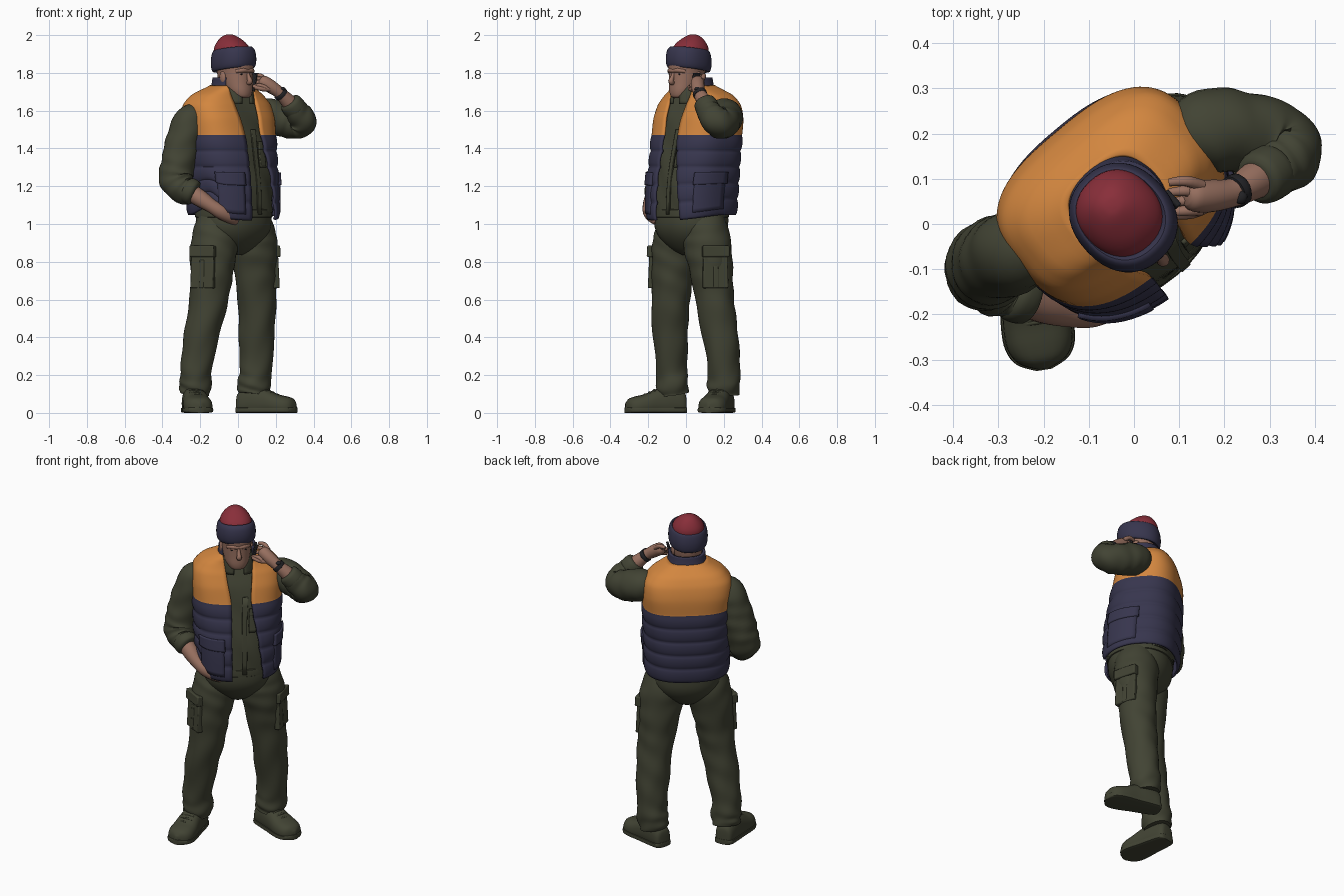
import bpy, bmesh, math
from mathutils import Vector, Matrix
from math import sin, cos, pi, radians

if "Cube" in bpy.data.objects:
    bpy.data.objects.remove(bpy.data.objects["Cube"])

def material(name, c):
    m = bpy.data.materials.new(name)
    m.diffuse_color = (*c, 1)
    m.use_nodes = True
    m.node_tree.nodes["Principled BSDF"].inputs["Base Color"].default_value = m.diffuse_color
    return m
OLIVE = material("dark olive", (.054, .057, .034))
NAVY = material("navy", (.038, .036, .075))
ORANGE = material("orange", (.65, .24, .05))
RED = material("dark red", (.25, .028, .042))
SKIN = material("skin", (.31, .16, .115))
BLACK = material("near black", (.017, .017, .02))

# ---------- helpers ----------
def mix(p, i, f):
    """Catmull-Rom between p[i] and p[i+1]"""
    q = [p[max(0, min(len(p) - 1, i + k))] for k in (-1, 0, 1, 2)]
    return [.5 * (2*b + (c-a)*f + (2*a-5*b+4*c-d)*f*f + (3*b-a-3*c+d)*f**3) for a, b, c, d in zip(*q)]

def spline(p, t):
    n = len(p) - 1
    i = min(int(t * n), n - 1)
    return mix(p, i, t * n - i)

def at_z(rows, z):
    i = 0
    while i < len(rows) - 2 and z > rows[i + 1][0]:
        i += 1
    return mix(rows, i, (z - rows[i][0]) / (rows[i + 1][0] - rows[i][0]))

def finish(name, bm, mats, rule=None, solid=0, bevel=0):
    bmesh.ops.recalc_face_normals(bm, faces=bm.faces)
    me = bpy.data.meshes.new(name)
    for f in bm.faces:
        f.smooth = True
        if rule:
            f.material_index = rule(f.calc_center_median())
    bm.to_mesh(me)
    bm.free()
    for m in mats:
        me.materials.append(m)
    me.set_sharp_from_angle(angle=radians(50))
    ob = bpy.data.objects.new(name, me)
    bpy.context.collection.objects.link(ob)
    if solid:
        s = ob.modifiers.new("thickness", 'SOLIDIFY')
        s.thickness, s.offset = solid, 0
    if bevel:
        b = ob.modifiers.new("bevel", 'BEVEL')
        b.width, b.segments = bevel, 2
    return ob

def grid(name, P, nu, nv, mats, wrap=True, cap=True, **kw):
    """Surface from P(u, v); v runs around and may wrap, u runs along"""
    bm = bmesh.new()
    nr = nv if wrap else nv + 1
    V = [[bm.verts.new(P(i / nu, j / nv)) for j in range(nr)] for i in range(nu + 1)]
    for i in range(nu):
        for j in range(nv):
            k = (j + 1) % nr
            bm.faces.new((V[i][j], V[i][k], V[i+1][k], V[i+1][j]))
    if wrap and cap:
        bm.faces.new(V[0])
        bm.faces.new(V[-1])
    return finish(name, bm, mats, **kw)

def tube(name, pts, mat, nu=16, nv=16, folds=0, flat=1):
    """Round tube through (x, y, z, radius) points with cloth folds"""
    C = [spline(pts, i / nu) for i in range(nu + 1)]
    frames, n = [], None
    for i in range(nu + 1):
        t = (Vector(C[min(i+1, nu)][:3]) - Vector(C[max(i-1, 0)][:3])).normalized()
        n = n or t.orthogonal()
        n = (n - t * n.dot(t)).normalized()
        frames.append((n.copy(), t.cross(n)))
    def P(u, v):
        i, a = round(u * nu), 2 * pi * v
        k = folds * (.4 + .9 * u)
        r = C[i][3] * (1 + k * (sin(46*u + 2.5*sin(a + 7*u)) + .7*sin(3*a + 19*u) + .4*sin(5*a - 31*u)))
        return Vector(C[i][:3]) + frames[i][0] * (r * cos(a)) + frames[i][1] * (r * flat * sin(a))
    return grid(name, P, nu, nv, [mat])

def box(name, mat, loc, size, yaw=0, tilt=0, bevel=.006):
    bm = bmesh.new()
    bmesh.ops.create_cube(bm, size=1)
    bm.transform(Matrix.Translation(loc) @ Matrix.Rotation(yaw, 4, 'Z') @ Matrix.Rotation(tilt, 4, 'Y')
                 @ Matrix.Diagonal((*size, 1)))
    return finish(name, bm, [mat], bevel=bevel)

def ball(name, mat, M, size):
    bm = bmesh.new()
    bmesh.ops.create_uvsphere(bm, u_segments=16, v_segments=10, radius=1)
    bm.transform(M @ Matrix.Diagonal((*size, 1)))
    return finish(name, bm, [mat])

def S(v, e):
    return math.copysign(abs(v) ** e, v)

def oval(phi, w, d, cy, z, e=.8):
    """Rounded cross-section, phi = 0 at the front"""
    return Vector((w * S(sin(phi), e), cy - d * S(cos(phi), e), z))

BODY = Matrix.Rotation(radians(40), 4, 'Z')
HEAD = Matrix.Translation((-.015, .005, 0)) @ Matrix.Rotation(radians(43), 4, 'Z')

def loft(name, rows, mat, M, nu=20, nv=40, gap=0, e=.9, solid=0, shear=0):
    def P(u, v):
        z, w, d, cy = spline(rows, u)
        p = oval(gap + (2*pi - 2*gap) * v, w, d, cy, z, e)
        p.z += shear * p.y
        return M @ p
    return grid(name, P, nu, nv, [mat], wrap=not gap, solid=solid)

# ---------- shirt and quilted vest ----------
TORSO = [(1.05, .225, .2, .038), (1.2, .23, .202, .046), (1.35, .236, .192, .062), (1.47, .24, .18, .075),
         (1.56, .242, .168, .086), (1.63, .232, .145, .092), (1.68, .19, .118, .088), (1.71, .135, .096, .07),
         (1.73, .095, .085, .058)]
EDGE = [(1.05, .125, .045), (1.25, .1, .045), (1.47, .065, .045), (1.6, .07, .065), (1.73, .08, .08)]

def square(z):
    return .8 - .12 * max(0, min(1, (z - 1.35) / .2))

def torso(phi, z, off):
    _, w, d, cy = at_z(TORSO, z)
    k = max(0, min(1, (1.3 - z) / .22))
    hem = -.03 * max(0, cos(phi)) + .06 * math.exp(-((phi - 5.0) / .3) ** 2)
    return BODY @ oval(phi, w + off, d + off, cy, z + hem * k, square(z))

def vest(u, v):
    z = 1.05 + .42 * u / .625 if u <= .625 else 1.47 + .26 * (u - .625) / .375
    _, l, r = at_z(EDGE, z)
    _, w, d, cy = at_z(TORSO, z)
    a, b = (math.asin(min(.98, x / w) ** (1 / square(z))) for x in (l, r))
    puff = .003 + .008 * abs(sin(pi * (z - 1.05) / .084)) ** .6 if z < 1.47 else .006
    return torso(a + (2*pi - a - b) * v, z, puff)
grid("vest", vest, 64, 72, [NAVY, ORANGE], wrap=False, solid=.012,
     rule=lambda c: int(c.z > 1.47))

def shirt(u, v):
    z = 1.06 + .64 * u
    _, w, d, cy = at_z(TORSO, z)
    f = .004 * sin(26 * z + 9 * sin(2*pi*v))
    return BODY @ oval(2*pi*v, w - .02 + f, d - .02 + f, cy, z, square(z))
grid("shirt", shirt, 30, 56, [OLIVE])

def patch(name, p0, p1, z0, z1, off, mat, thick=.014):
    grid(name, lambda u, v: torso(p0 + (p1-p0)*v, z0 + (z1-z0)*u, off), 8, 10, [mat], wrap=False, solid=thick)
for side, p0, p1 in (("left", .85, 1.6), ("right", 2*pi - 1.0, 2*pi - .3)):
    patch(side + "_vest_pocket", p0, p1, 1.08, 1.24, .011, NAVY, .018)
    patch(side + "_vest_pocket_flap", p0 - .03, p1 + .03, 1.215, 1.275, .016, NAVY, .02)
patch("shirt_placket", .03, .12, 1.08, 1.5, -.015, OLIVE, .008)
patch("shirt_pocket", .16, .34, 1.3, 1.42, -.013, OLIVE, .01)
patch("shirt_pocket_flap", .15, .35, 1.395, 1.435, -.01, OLIVE, .01)

# collars and neck
loft("vest_collar", [(1.68, .115, .105, .06), (1.73, .1, .095, .052), (1.775, .096, .09, .047)],
     NAVY, BODY, 8, 36, gap=1.0, solid=.016)
loft("shirt_collar", [(1.635, .1, .112, .04), (1.69, .092, .102, .035), (1.735, .076, .084, .03), (1.72, .07, .076, .03)],
     OLIVE, BODY, 8, 36, gap=.25, solid=.012)
tube("neck", [(-.05, .06, 1.6, .07), (-.03, .03, 1.68, .064), (-.02, .015, 1.77, .062)], SKIN)

# ---------- head ----------
loft("head", [(1.668, .022, .022, -.062), (1.676, .045, .045, -.052), (1.705, .066, .076, -.027), (1.75, .078, .097, -.005),
              (1.8, .083, .102, 0), (1.86, .085, .104, 0), (1.92, .07, .085, .01)], SKIN, HEAD, 24, 32)
def face_tube(name, pts, mat, flat=1):
    tube(name, [(*(HEAD @ Vector(p[:3])), p[3]) for p in pts], mat, 8, 10, flat=flat)
face_tube("nose", [(0, -.096, 1.8, .008), (0, -.107, 1.775, .011), (0, -.116, 1.755, .015), (0, -.102, 1.745, .012)], SKIN)
face_tube("brow", [(-.062, -.07, 1.808, .01), (-.03, -.096, 1.814, .012), (0, -.098, 1.81, .009),
                   (.03, -.096, 1.814, .012), (.062, -.07, 1.808, .01)], SKIN)
face_tube("mouth", [(-.026, -.084, 1.717, .003), (0, -.094, 1.719, .004), (.026, -.084, 1.717, .003)], BLACK)
face_tube("lower_lip", [(-.022, -.079, 1.71, .005), (0, -.09, 1.71, .007), (.022, -.079, 1.71, .005)], SKIN)
ball("chin", SKIN, HEAD @ Matrix.Translation((0, -.074, 1.684)), (.032, .018, .016))
for s, side in ((1, "left"), (-1, "right")):
    ball(side + "_eye", BLACK, HEAD @ Matrix.Translation((s*.034, -.089, 1.793)), (.012, .007, .004))
    ball(side + "_ear", SKIN, HEAD @ Matrix.Translation((s*.083, .008, 1.775)), (.012, .022, .033))

# knitted cap, crown leaning back
loft("cap_band", [(1.825, .08, .1, .012), (1.818, .098, .112, .012), (1.838, .108, .121, .012), (1.875, .11, .123, .013),
                  (1.912, .104, .116, .015), (1.93, .092, .102, .02), (1.915, .08, .09, .02)],
     NAVY, HEAD, 20, 40, shear=-.14)
loft("cap_crown", [(1.9, .092, .1, .022), (1.935, .087, .093, .028), (1.965, .07, .073, .036),
                   (1.99, .045, .045, .045), (2.003, .022, .022, .048), (2.006, .004, .004, .048)], RED, HEAD, 20, 40, shear=-.05)

# ---------- trousers ----------
loft("trouser_seat", [(.835, .03, .05, .034), (.865, .09, .1, .035), (.92, .165, .15, .036), (.98, .2, .176, .036),
                      (1.05, .203, .178, .036), (1.12, .195, .17, .038)], OLIVE, BODY, 20, 40)
loft("waistband", [(1.035, .195, .172, .036), (1.037, .208, .184, .036), (1.075, .206, .182, .036), (1.077, .195, .17, .036)],
     OLIVE, BODY, 6, 40)
LEGS = {"right": ([(-.1, -.028, 1.04, .105), (-.115, -.04, .95, .124), (-.128, -.055, .86, .125), (-.14, -.07, .74, .113),
                   (-.155, -.08, .6, .102), (-.19, -.083, .42, .093), (-.222, -.077, .24, .083), (-.225, -.072, .15, .085),
                   (-.23, -.066, .1, .078)],
                  (-.25, 0, -81), radians(-118), (-.14, -.07, .77)),
        "left": ([(.06, .09, 1.04, .105), (.073, .105, .95, .124), (.086, .118, .86, .125), (.093, .135, .74, .113),
                  (.1, .153, .6, .102), (.1, .18, .42, .095), (.094, .2, .24, .086), (.085, .2, .15, .088),
                  (.08, .198, .1, .08)],
                 (-.003, .215, -17), radians(14), (.093, .132, .77))}
SHOE = [(0, .02, .07), (.012, .048, .11), (.08, .06, .14), (.15, .066, .13), (.22, .075, .1), (.27, .073, .088),
        (.305, .053, .075), (.325, .012, .05)]
for side, (path, heel, pdir, pc) in LEGS.items():
    tube(side + "_trouser_leg", path, OLIVE, 64, 36, folds=.026)
    # cargo pocket with flap and pleat
    out = Vector((cos(pdir), sin(pdir), 0))
    c = Vector(pc) + out * .094
    for part, dz, size, push in (("pocket", -.01, (.035, .135, .2), 0), ("pocket_flap", .085, (.04, .145, .06), .005),
                                 ("pocket_pleat", -.035, (.035, .03, .15), .004)):
        box(f"{side}_cargo_{part}", OLIVE, c + out * push + Vector((0, 0, dz)), size, pdir, radians(-3))
    # boot
    M = Matrix.Translation((heel[0], heel[1], 0)) @ Matrix.Rotation(radians(heel[2]), 4, 'Z')
    def upper(u, v):
        s, h, H = spline(SHOE, u)
        a = 2 * pi * v
        zz = S(sin(a), .9) if sin(a) > 0 else S(sin(a), .4)
        return M @ Vector((s, h * S(cos(a), .7), H * .4 + zz * H * (.6 if zz > 0 else .38)))
    def sole(u, v):
        s, h, _ = spline(SHOE, u)
        a = 2 * pi * v
        return M @ Vector((s * 1.012 - .002, (h + .005) * S(cos(a), .4), .015 + .015 * S(sin(a), .4)))
    grid(side + "_boot", upper, 28, 24, [OLIVE])
    grid(side + "_boot_sole", sole, 28, 16, [OLIVE])
    for k in range(3):
        s, hz = .17 + .025 * k, .121 - .012 * k
        tube(f"{side}_lace_{k+1}", [(*(M @ Vector((s, y, hz - 6 * y * y))), .006) for y in (-.035, 0, .035)], OLIVE, 6, 8)

# ---------- right arm, hand in pocket ----------
tube("right_sleeve", [(-.19, -.02, 1.57, .06), (-.25, -.055, 1.545, .088), (-.288, -.07, 1.44, .092), (-.317, -.085, 1.32, .092),
                      (-.325, -.105, 1.23, .09), (-.285, -.135, 1.18, .074), (-.24, -.155, 1.17, .06)], OLIVE, 48, 28, folds=.03)
tube("right_cuff", [(-.275, -.142, 1.185, .06), (-.262, -.147, 1.178, .07), (-.235, -.157, 1.163, .067), (-.225, -.16, 1.158, .05)],
     OLIVE, 10, 24)
tube("right_forearm", [(-.27, -.145, 1.18, .048), (-.2, -.175, 1.135, .045), (-.14, -.192, 1.095, .037),
                       (-.09, -.188, 1.065, .04), (-.04, -.17, 1.035, .034), (-.01, -.15, 1.01, .02)], SKIN, 24, 18)

# ---------- left arm, hand at ear ----------
tube("left_sleeve", [(.09, .17, 1.58, .065), (.16, .205, 1.575, .092), (.245, .203, 1.55, .09), (.315, .185, 1.535, .084),
                     (.34, .155, 1.55, .077), (.315, .125, 1.59, .066), (.28, .1, 1.635, .055)], OLIVE, 48, 28, folds=.025)
tube("left_cuff", [(.31, .12, 1.6, .055), (.302, .115, 1.61, .063), (.278, .1, 1.64, .059), (.27, .095, 1.65, .045)], OLIVE, 10, 24)
tube("left_forearm", [(.31, .12, 1.6, .045), (.265, .095, 1.65, .041), (.22, .07, 1.695, .032), (.17, .062, 1.73, .036),
                      (.13, .062, 1.755, .034), (.115, .062, 1.765, .02)], SKIN, 20, 18)
tube("wristwatch_strap", [(.235, .078, 1.681, .03), (.234, .0775, 1.682, .037), (.22, .07, 1.695, .037), (.219, .0695, 1.696, .03)],
     BLACK, 6, 20)
ball("wristwatch_face", BLACK, Matrix.Translation((.235, .06, 1.715)), (.016, .016, .011))
for i in range(4):
    tube(f"left_finger_{i+1}", [(.15, .085 - .018*i, 1.762 - .014*i, .013), (.115, .095 - .022*i, 1.786 - .018*i, .012),
                                (.078, .092 - .022*i, 1.784 - .019*i, .009)], SKIN, 8, 10)
tube("left_thumb", [(.17, .045, 1.715, .015), (.13, .025, 1.715, .013), (.085, .02, 1.725, .01)], SKIN, 8, 10)
box("handset", BLACK, (.078, .05, 1.75), (.014, .045, .1), radians(43), radians(12), .004)
